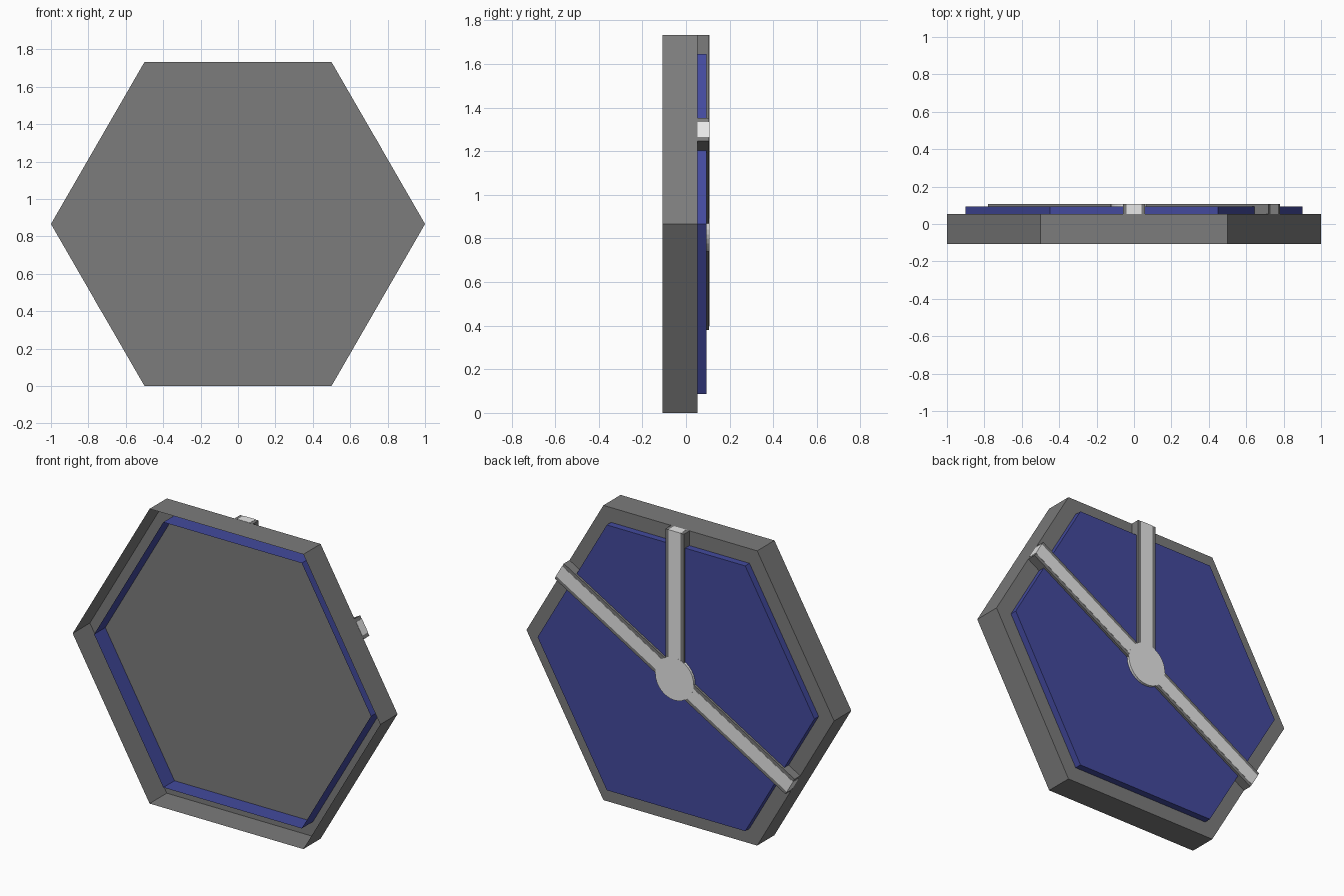
import bpy, bmesh, math
from mathutils import Matrix, Vector

if "Cube" in bpy.data.objects:
    bpy.data.objects.remove(bpy.data.objects["Cube"])

APOTHEM = math.sqrt(3) / 2            # also the height of the centre
CENTRE = Vector((0, 0, APOTHEM))


def material(name, rgb):
    m = bpy.data.materials.new(name)
    m.diffuse_color = (*rgb, 1)
    m.use_nodes = True
    m.node_tree.nodes["Principled BSDF"].inputs["Base Color"].default_value = m.diffuse_color
    return m


GREY = material("dark grey", (0.2, 0.2, 0.2))
BLUE = material("deep blue", (0.056, 0.068, 0.34))
LIGHT = material("light grey", (0.8, 0.8, 0.8))


def finish(bm, name, mat):
    mesh = bpy.data.meshes.new(name)
    bm.to_mesh(mesh)
    bm.free()
    mesh.materials.append(mat)
    ob = bpy.data.objects.new(name, mesh)
    bpy.context.collection.objects.link(ob)
    return ob


def disc(name, mat, radius, sides, y0, y1, open_front=False):
    """Prism along y around the centre; optionally an open cup facing -y."""
    bm = bmesh.new()

    def ring(y):
        return [bm.verts.new(CENTRE + Vector((radius * math.cos(a), y, radius * math.sin(a))))
                for a in (2 * math.pi * i / sides for i in range(sides))]

    front, back = ring(y0), ring(y1)
    for i in range(sides):
        j = (i + 1) % sides
        bm.faces.new((front[i], front[j], back[j], back[i]))
    bm.faces.new(back[::-1])
    if not open_front:
        bm.faces.new(front)
    return finish(bm, name, mat)


def bar(name, mat, angle, length, width, y0, y1):
    """Box running from the centre outwards at an angle in the xz plane."""
    bm = bmesh.new()
    bmesh.ops.create_cube(bm, size=1, matrix=(
        Matrix.Translation(CENTRE) @ Matrix.Rotation(-math.radians(angle), 4, 'Y')
        @ Matrix.Translation((length / 2, (y0 + y1) / 2, 0))
        @ Matrix.Diagonal((length, y1 - y0, width, 1))))
    return finish(bm, name, mat)


# Open-fronted hexagonal tray and the smaller blue tray set through its back
disc("outer_tray", GREY, 1.0, 6, -0.107, 0.053, open_front=True)
disc("blue_panel", BLUE, 0.9, 6, -0.051, 0.093, open_front=True)

# Three spokes on the back: dark bar with a light strip along the middle
for angle in (30, 90, 210):
    bar(f"spoke_{angle}", GREY, angle, APOTHEM, 0.12, 0.0535, 0.106)
    bar(f"spoke_strip_{angle}", LIGHT, angle, APOTHEM + 0.001, 0.08, 0.0535, 0.107)

# Round hub where the spokes meet
disc("hub", LIGHT, 0.125, 32, 0.0535, 0.1075)
